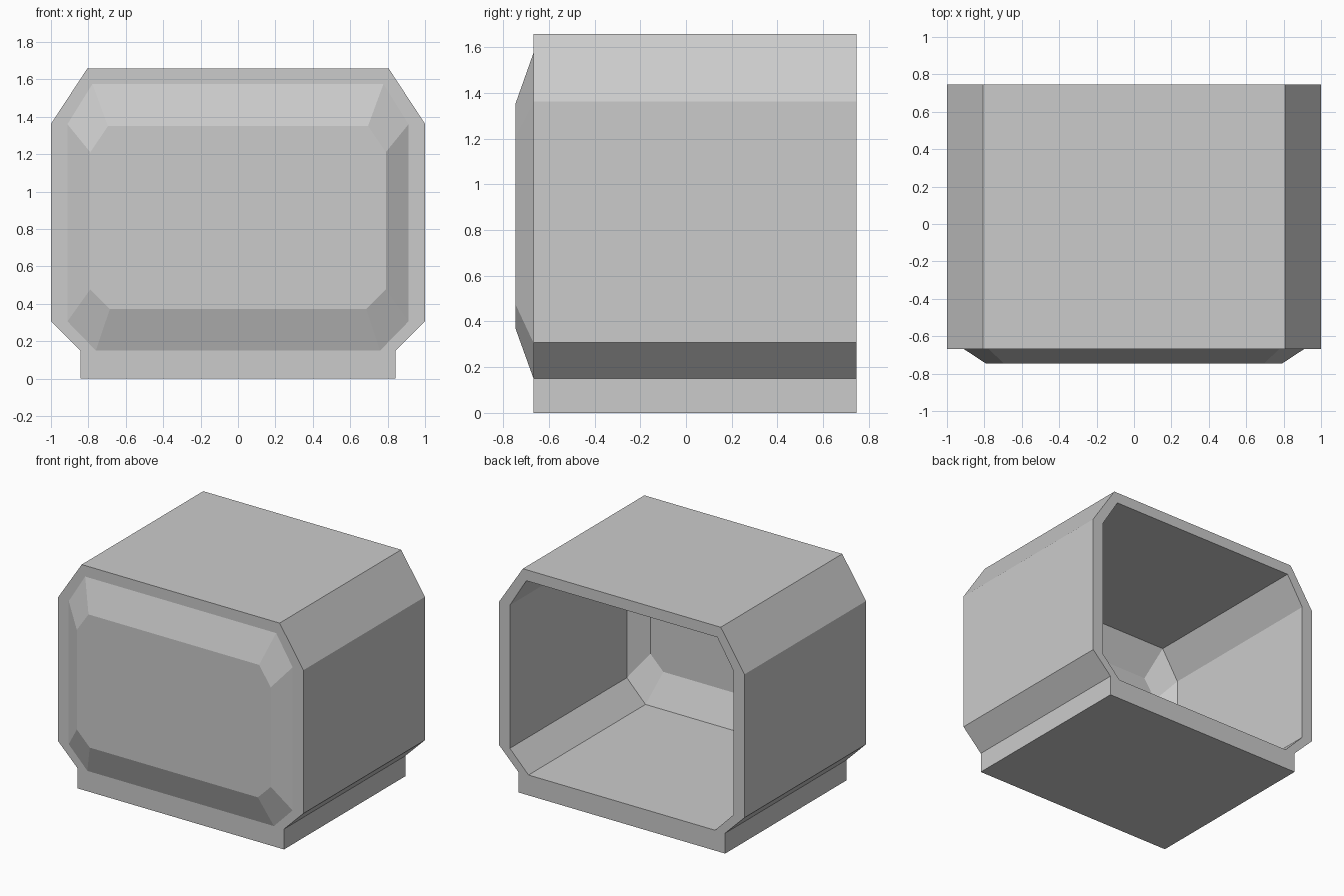
import bpy, bmesh

if "Cube" in bpy.data.objects:
    bpy.data.objects.remove(bpy.data.objects["Cube"])

BACK, FRONT, SCREEN = 0.747, -0.667, -0.747
INNER_STEP, INNER_SCREEN = -0.614, -0.714

# right-hand halves of the sections (x, z), bottom to top
HOUSING = [(0.842, 0), (0.842, 0.15), (1, 0.307), (1, 1.362), (0.806, 1.657)]
OPENING = [(0.76, 0.15), (0.76, 0.15), (0.912, 0.306), (0.912, 1.36), (0.778, 1.576)]
PANEL = [(0.685, 0.372), (0.685, 0.372), (0.79, 0.477), (0.79, 1.21), (0.695, 1.35)]


def add_ring(bm, half, y):
    """Mirror a half section into a closed ring, sharing repeated points."""
    ring, made = [], {}
    for p in half + [(-x, z) for x, z in reversed(half)]:
        if p not in made:
            made[p] = bm.verts.new((p[0], y, p[1]))
        ring.append(made[p])
    return ring


def bridge(bm, a, b):
    for i in range(len(a)):
        j = (i + 1) % len(a)
        face = list(dict.fromkeys((a[i], a[j], b[j], b[i])))
        if len(face) > 2:
            bm.faces.new(face)


# screen panel, bezel, housing, rear rim and hollow interior as one shell
bm = bmesh.new()
rings = [add_ring(bm, half, y) for half, y in (
    (PANEL, SCREEN), (OPENING, FRONT), (HOUSING, FRONT), (HOUSING, BACK),
    (OPENING, BACK), (OPENING, INNER_STEP), (PANEL, INNER_SCREEN))]
for a, b in zip(rings, rings[1:]):
    bridge(bm, a, b)
for ring in (rings[0], rings[-1]):
    bm.faces.new(list(dict.fromkeys(ring)))
bmesh.ops.recalc_face_normals(bm, faces=bm.faces)

mesh = bpy.data.meshes.new("screen_housing")
bm.to_mesh(mesh)
bm.free()
bpy.context.collection.objects.link(bpy.data.objects.new("screen_housing", mesh))
